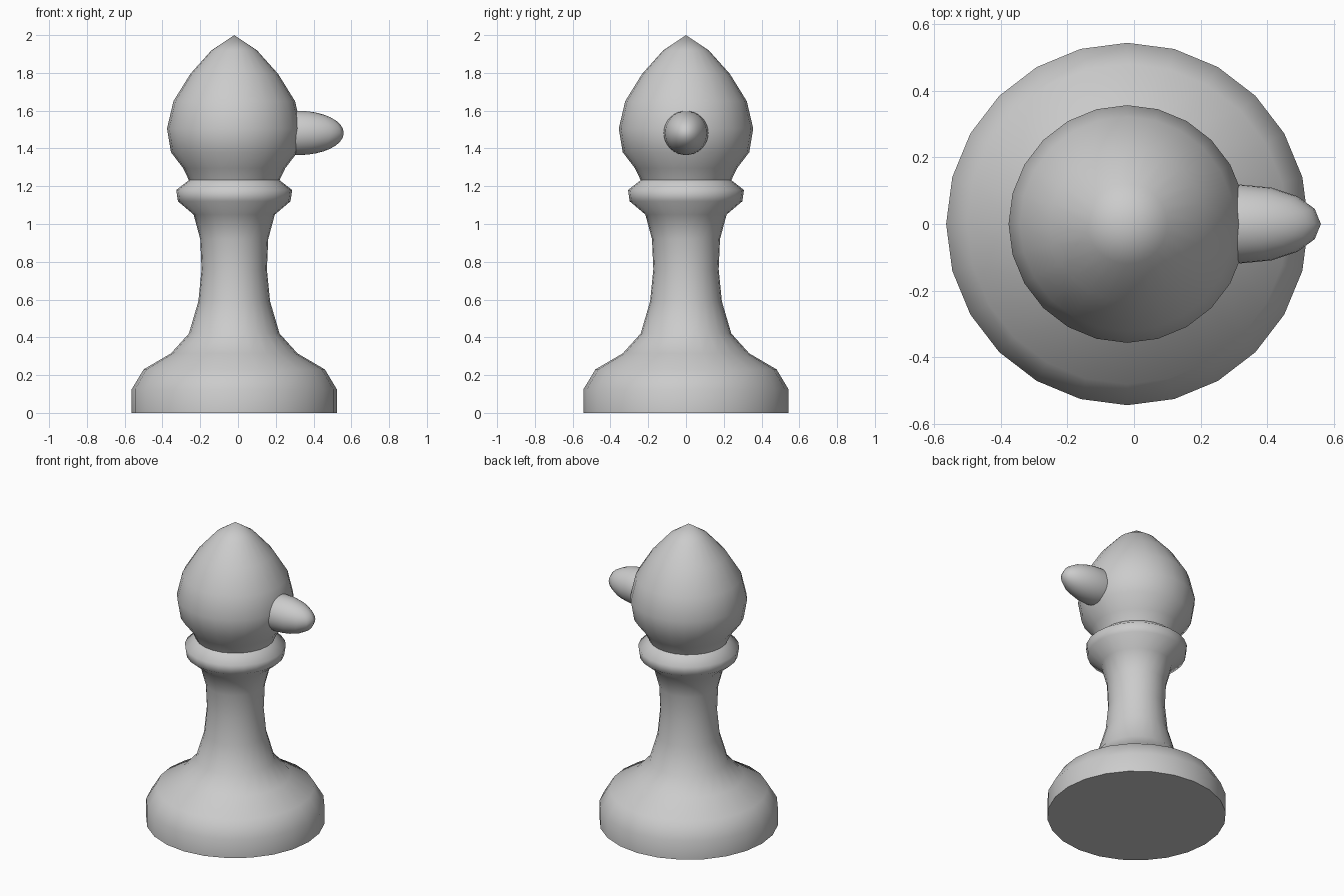
import bpy, bmesh
from math import cos, sin, tau, radians

if "Cube" in bpy.data.objects:
    bpy.data.objects.remove(bpy.data.objects["Cube"])

AXIS_X = -0.02
SIDES = 24


def finish(obj):
    bpy.ops.object.select_all(action='DESELECT')
    obj.select_set(True)
    bpy.context.view_layer.objects.active = obj
    bpy.ops.object.shade_smooth_by_angle(angle=radians(65))


def lathe(name, profile, cap_bottom=False):
    """Revolve (radius, height) points around the piece's vertical axis."""
    bm = bmesh.new()
    rings = []
    for r, z in profile:
        if r == 0:
            rings.append([bm.verts.new((0, 0, z))] * SIDES)
        else:
            rings.append([bm.verts.new((r * cos(tau * i / SIDES), r * sin(tau * i / SIDES), z))
                          for i in range(SIDES)])
    for low, high in zip(rings, rings[1:]):
        for i in range(SIDES):
            j = (i + 1) % SIDES
            corners = [low[i], low[j], high[j], high[i]]
            bm.faces.new(list(dict.fromkeys(corners)))
    if cap_bottom:
        bm.faces.new(rings[0][::-1])
    bmesh.ops.recalc_face_normals(bm, faces=bm.faces)
    mesh = bpy.data.meshes.new(name)
    bm.to_mesh(mesh)
    bm.free()
    obj = bpy.data.objects.new(name, mesh)
    obj.location.x = AXIS_X
    bpy.context.collection.objects.link(obj)
    finish(obj)


# Base, stem and collar
lathe("base_stem_and_collar", [
    (0.543, 0), (0.543, 0.125), (0.48, 0.23), (0.335, 0.315), (0.24, 0.42),
    (0.19, 0.59), (0.173, 0.76), (0.18, 0.92), (0.215, 1.05),
    (0.298, 1.12), (0.307, 1.18), (0.24, 1.232)], cap_bottom=True)

# Pointed head
lathe("head", [
    (0.24, 1.232), (0.27, 1.295), (0.335, 1.38), (0.356, 1.505),
    (0.322, 1.65), (0.232, 1.795), (0.12, 1.92), (0, 2.0)])

# Nose: stretched sphere poking out of the head towards +x
bpy.ops.mesh.primitive_uv_sphere_add(segments=16, ring_count=16, radius=1,
                                     location=(0.32, 0, 1.482))
nose = bpy.context.object
nose.name = "nose"
nose.scale = (0.24, 0.118, 0.117)
finish(nose)
